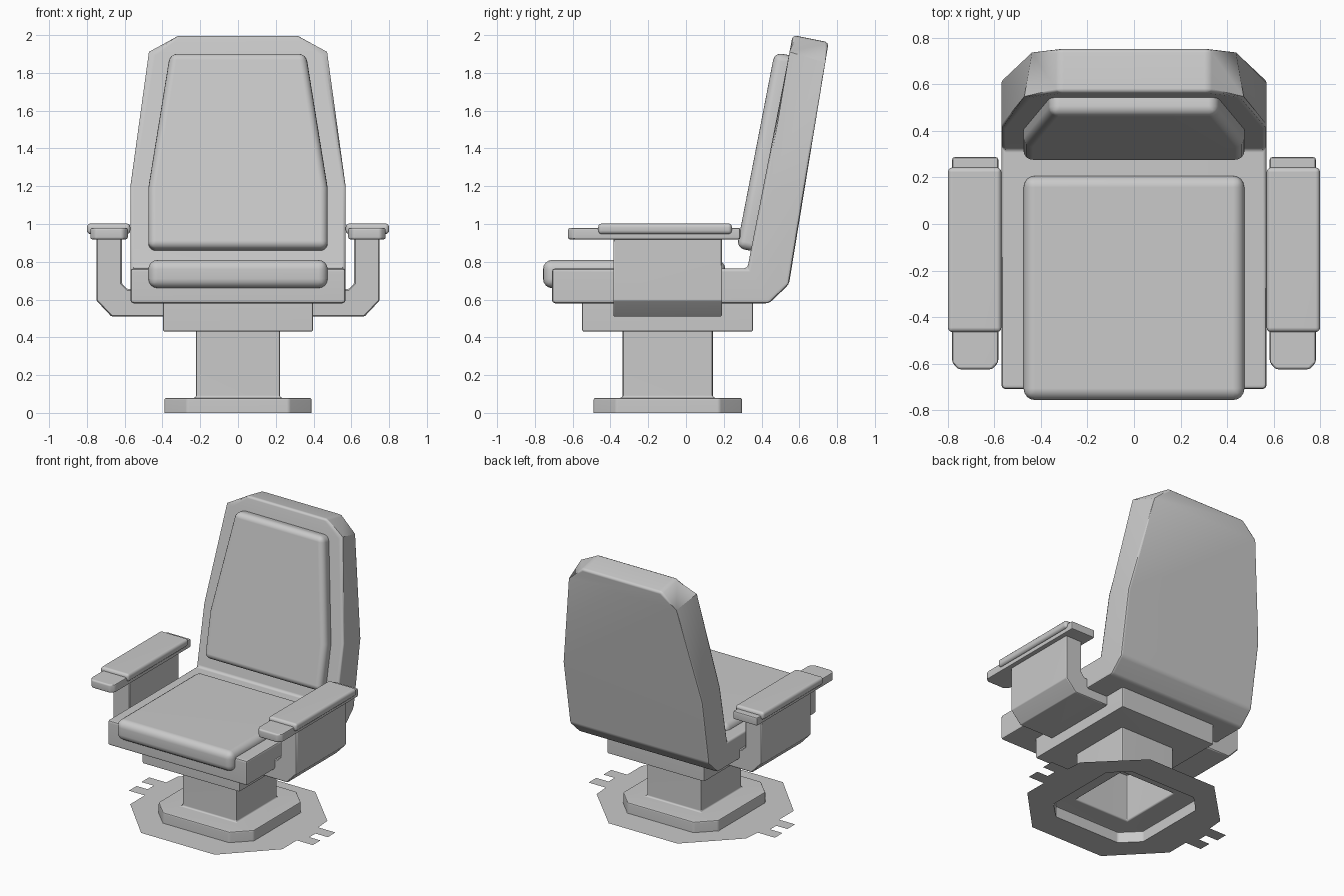
import bpy, bmesh, math
from mathutils import Matrix, Vector

if "Cube" in bpy.data.objects:
    bpy.data.objects.remove(bpy.data.objects["Cube"])

# Single upholstery colour
GREY = (0.588, 0.588, 0.588, 1)
grey = bpy.data.materials.new("plain grey")
grey.use_nodes = True
grey.diffuse_color = GREY
grey.node_tree.nodes["Principled BSDF"].inputs["Base Color"].default_value = GREY


def round_edges(bm, width, segments):
    edges = [e for e in bm.edges if len(e.link_faces) == 2 and e.calc_face_angle() > 0.35]
    bmesh.ops.bevel(bm, geom=edges, offset=width, segments=segments,
                    profile=0.5, affect='EDGES', clamp_overlap=True)


def finish(name, bm):
    mesh = bpy.data.meshes.new(name)
    bm.to_mesh(mesh)
    bm.free()
    mesh.materials.append(grey)
    obj = bpy.data.objects.new(name, mesh)
    bpy.context.collection.objects.link(obj)
    bpy.ops.object.select_all(action='DESELECT')
    obj.select_set(True)
    bpy.context.view_layer.objects.active = obj
    bpy.ops.object.shade_smooth_by_angle(angle=math.radians(40))
    obj.modifiers.new("even shading", 'WEIGHTED_NORMAL').keep_sharp = True
    return obj


def prism(outline, axis, start, end):
    """Extrude a 2D outline along the given axis."""
    place = {'x': lambda u, v, d: (d, u, v),
             'y': lambda u, v, d: (u, d, v),
             'z': lambda u, v, d: (u, v, d)}[axis]
    bm = bmesh.new()
    face = bm.faces.new([bm.verts.new(place(u, v, start)) for u, v in outline])
    ext = bmesh.ops.extrude_face_region(bm, geom=[face], use_keep_orig=True)
    shift = Vector(place(0, 0, end - start))
    for v in ext["geom"]:
        if isinstance(v, bmesh.types.BMVert):
            v.co += shift
    bmesh.ops.recalc_face_normals(bm, faces=bm.faces)
    return bm


def rect(x0, x1, y0, y1):
    return [(x0, y0), (x1, y0), (x1, y1), (x0, y1)]


def cut_rect(x0, x1, y0, y1, c):
    return [(x0 + c, y0), (x1 - c, y0), (x1, y0 + c), (x1, y1 - c),
            (x1 - c, y1), (x0 + c, y1), (x0, y1 - c), (x0, y0 + c)]


def block(name, outline, axis, start, end, width, segments=2):
    bm = prism(outline, axis, start, end)
    round_edges(bm, width, segments)
    return finish(name, bm)


def loop(bm, outline, z):
    verts = [bm.verts.new((x, y, z)) for x, y in outline]
    return verts, [bm.edges.new((verts[i - 1], verts[i])) for i in range(len(verts))]


def walls(bm, low, high):
    for i in range(len(low)):
        bm.faces.new((low[i - 1], low[i], high[i], high[i - 1]))


# Seat tray and reclined back in one shell, narrowed toward the top
profile = [(-0.71, 0.58), (-0.71, 0.765), (0.325, 0.765), (0.565, 2.0),
           (0.755, 1.962), (0.545, 0.68), (0.44, 0.58)]
up = Vector((0, 0.19, 0.982))
bm = prism(profile, 'x', -0.57, 0.57)
SHOULDER, CROWN, TOP = 1.257, 1.97, 2.07
for t in (SHOULDER, CROWN):
    bmesh.ops.bisect_plane(bm, geom=bm.verts[:] + bm.edges[:] + bm.faces[:],
                           plane_co=up * t, plane_no=up)
for v in bm.verts:
    t = v.co.dot(up)
    if t > SHOULDER + 0.01:
        v.co.x *= (0.455 if t < CROWN + 0.01 else 0.32) / 0.57
round_edges(bm, 0.018, 2)
finish("seat_shell", bm)

# Cushions
block("seat_cushion", rect(-0.475, 0.475, -0.757, 0.208), 'z', 0.66, 0.81, 0.05, 4)
half = [(0.475, 0.08), (0.475, 0.41), (0.36, 1.135)]
outline = half + [(-x, s) for x, s in reversed(half)]
bm = prism(outline, 'y', -0.075, 0.04)
round_edges(bm, 0.04, 4)
lean = Matrix.Translation((0, 0.327, 0.78)) @ Matrix.Rotation(-math.atan2(0.19, 0.982), 4, 'X')
bmesh.ops.transform(bm, matrix=lean, verts=bm.verts)
finish("back_cushion", bm)

# Arms
bracket = [(0.38, 0.51), (0.67, 0.51), (0.75, 0.595), (0.75, 0.94), (0.615, 0.94),
           (0.615, 0.685), (0.585, 0.655), (0.38, 0.655)]
for side, s in (("left", 1), ("right", -1)):
    block(side + "_arm_bracket", [(s * x, z) for x, z in bracket], 'y', -0.385, 0.19, 0.006, 1)
    rest = [(0.583, 0.288), (0.583, -0.595), (0.61, -0.625), (0.755, -0.625),
            (0.782, -0.595), (0.782, 0.288)]
    block(side + "_arm_rest", [(s * x, y) for x, y in rest], 'z', 0.918, 0.98, 0.012)
    block(side + "_arm_pad", [(s * x, y) for x, y in rect(0.57, 0.80, -0.465, 0.243)],
          'z', 0.946, 1.003, 0.02, 3)

# Under-seat box
block("seat_support", rect(-0.397, 0.397, -0.55, 0.355), 'z', 0.43, 0.6, 0.01)

# Hollow foot and column, open underneath
foot = cut_rect(-0.39, 0.39, -0.49, 0.297, 0.12)
bm = bmesh.new()
low, _ = loop(bm, foot, 0)
high, outer = loop(bm, foot, 0.08)
column = rect(-0.222, 0.222, -0.335, 0.142)
col_low, inner = loop(bm, column, 0.08)
col_high, _ = loop(bm, column, 0.44)
walls(bm, low, high)
walls(bm, col_low, col_high)
bmesh.ops.triangle_fill(bm, edges=outer + inner, use_beauty=True)
bmesh.ops.recalc_face_normals(bm, faces=bm.faces)
round_edges(bm, 0.012, 2)
finish("pedestal", bm)

# Thin floor plate with notched sides
half = [(0.3, -0.7), (0.62, -0.37), (0.62, -0.2), (0.75, -0.2), (0.75, -0.11),
        (0.66, -0.11), (0.66, -0.04), (0.76, -0.04), (0.76, 0.05), (0.62, 0.05),
        (0.61, 0.17), (0.28, 0.5)]
bm = bmesh.new()
_, outer = loop(bm, half + [(-x, y) for x, y in reversed(half)], 0.001)
_, inner = loop(bm, foot, 0.001)
bmesh.ops.triangle_fill(bm, edges=outer + inner, use_beauty=True)
bmesh.ops.recalc_face_normals(bm, faces=bm.faces)
if sum(f.normal.z for f in bm.faces) < 0:
    bmesh.ops.reverse_faces(bm, faces=bm.faces)
finish("floor_plate", bm)
